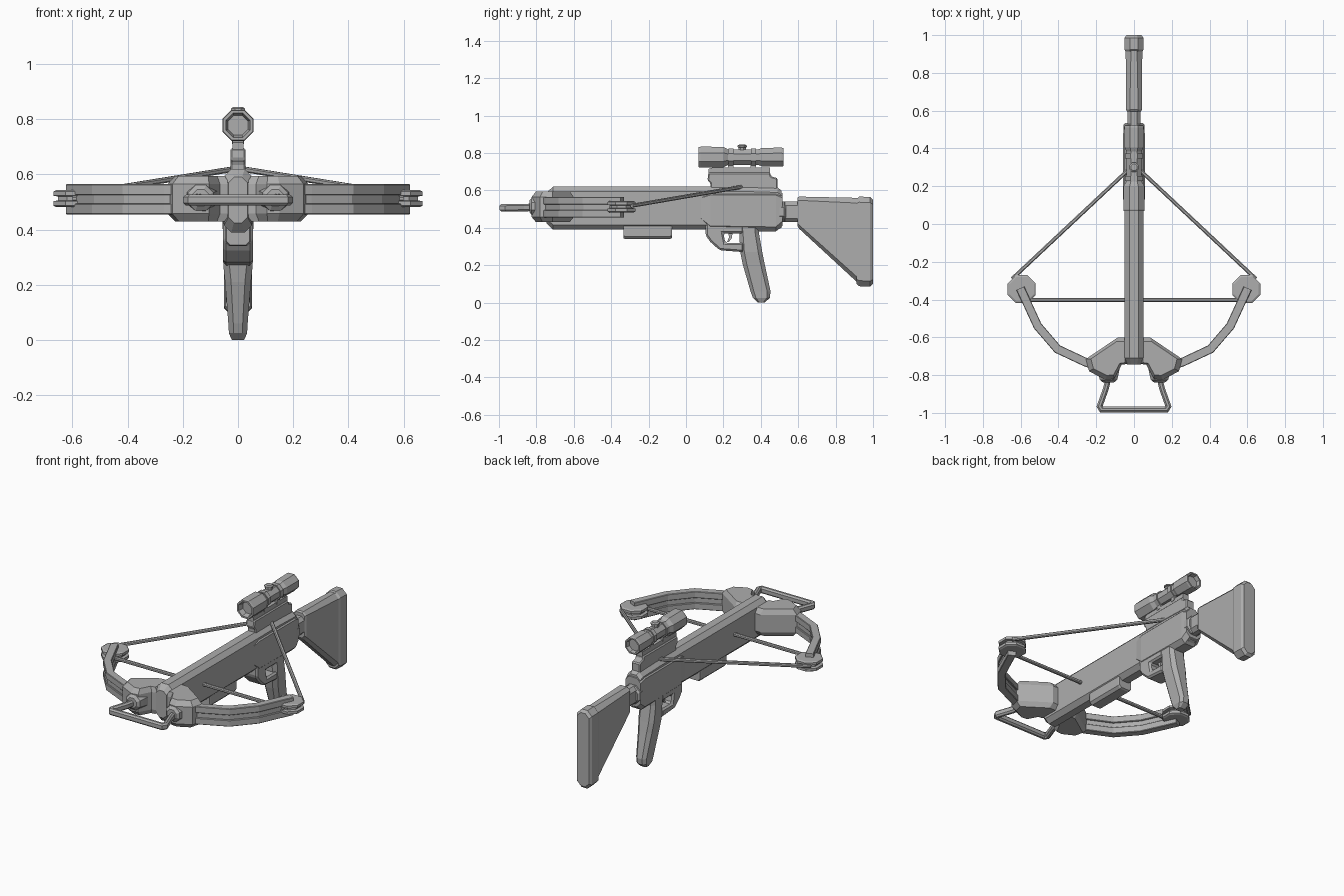
import bpy, bmesh, math
from mathutils import Vector

grey = bpy.data.materials.new("grey")
grey.diffuse_color = (0.42, 0.42, 0.42, 1)


def loft(name, rings, mirror=False):
    """Skin a list of equal-length point rings and cap both ends."""
    bm = bmesh.new()
    rows = [[bm.verts.new(p) for p in r] for r in rings]
    n = len(rows[0])
    for a, b in zip(rows, rows[1:]):
        for i in range(n):
            j = (i + 1) % n
            bm.faces.new((a[i], a[j], b[j], b[i]))
    bm.faces.new(rows[0][::-1])
    bm.faces.new(rows[-1])
    bmesh.ops.recalc_face_normals(bm, faces=bm.faces)
    me = bpy.data.meshes.new(name)
    bm.to_mesh(me)
    bm.free()
    me.materials.append(grey)
    ob = bpy.data.objects.new(name, me)
    bpy.context.collection.objects.link(ob)
    if mirror:
        ob.modifiers.new("mirror", 'MIRROR').use_mirror_merge = False
    return ob


def oct2(w, h, c):
    """Chamfered rectangle, half sizes w and h, chamfer c."""
    return [(w, h - c), (w - c, h), (c - w, h), (-w, h - c),
            (-w, c - h), (c - w, -h), (w - c, -h), (w, c - h)]


def along_y(name, secs, x=0, mirror=False):
    """Sections (y, half width, z bottom, z top, chamfer)."""
    return loft(name, [[(x + a, y, (z0 + z1) / 2 + b)
                        for a, b in oct2(w, (z1 - z0) / 2, c)]
                       for y, w, z0, z1, c in secs], mirror)


def round_y(name, secs, x, z, mirror=False):
    """Octagonal turned part along y, sections (y, radius)."""
    return along_y(name, [(y, r, z - r, z + r, r * 0.586) for y, r in secs], x, mirror)


def along_z(name, secs, x=0, y=0, n=8, mirror=False):
    """Turned part along z, sections (z, radius)."""
    return loft(name, [[(x + r * math.cos((i + .5) * math.tau / n),
                         y + r * math.sin((i + .5) * math.tau / n), z)
                        for i in range(n)] for z, r in secs], mirror)


def plate(name, outline, w, bevel=0.01):
    """Side outline (y, z) extruded to half width w with bevelled edges."""
    ob = loft(name, [[(x, y, z) for y, z in outline] for x in (-w, w)])
    if bevel:
        m = ob.modifiers.new("bevel", 'BEVEL')
        m.width, m.segments = bevel, 1
    return ob


def sweep(name, path, w, h, c, mirror=False):
    """Octagonal bar swept along a path, mitred at the corners."""
    pts = [Vector(p) for p in path]
    rings = []
    for i, p in enumerate(pts):
        d0 = (p - pts[max(i - 1, 0)]).normalized()
        d1 = (pts[min(i + 1, len(pts) - 1)] - p).normalized()
        t = (d0 + d1).normalized()
        ref = d1 if d1.length else d0
        side = t.cross(Vector((0, 0, 1))).normalized() / max(t.dot(ref), 0.4)
        rings.append([p + side * a + Vector((0, 0, b)) for a, b in oct2(w, h, c)])
    return loft(name, rings, mirror)


# main body and receiver
along_y("body", [(-0.745, 0.035, 0.425, 0.59, 0.02), (-0.71, 0.05, 0.39, 0.62, 0.026),
                 (0.33, 0.05, 0.39, 0.62, 0.026), (0.49, 0.05, 0.39, 0.615, 0.026),
                 (0.51, 0.045, 0.40, 0.60, 0.026)])
along_y("receiver", [(0.08, 0.05, 0.43, 0.58, 0.02), (0.13, 0.057, 0.385, 0.60, 0.025),
                     (0.48, 0.057, 0.38, 0.60, 0.025), (0.515, 0.052, 0.41, 0.585, 0.025)])
along_y("lower_block", [(-0.335, 0.042, 0.345, 0.45, 0.014), (-0.325, 0.045, 0.34, 0.45, 0.015),
                        (-0.085, 0.045, 0.34, 0.45, 0.015), (-0.075, 0.042, 0.345, 0.45, 0.014)])

# trigger guard, trigger and grip
plate("trigger_guard", [(0.105, 0.44), (0.105, 0.36), (0.13, 0.325), (0.18, 0.28), (0.31, 0.27),
                        (0.31, 0.32), (0.21, 0.32), (0.20, 0.37), (0.31, 0.37), (0.31, 0.44)], 0.054)
plate("trigger", [(0.225, 0.38), (0.25, 0.38), (0.245, 0.345), (0.23, 0.325), (0.22, 0.325), (0.23, 0.35)],
      0.015, 0)
loft("grip", [[(a, (y0 + y1) / 2 + b, z) for a, b in oct2(w, (y1 - y0) / 2, c)]
              for z, y0, y1, w, c in [(0.42, 0.28, 0.39, 0.053, 0.02), (0.37, 0.285, 0.39, 0.053, 0.02),
                                      (0.27, 0.29, 0.408, 0.053, 0.022), (0.21, 0.302, 0.42, 0.047, 0.022),
                                      (0.06, 0.345, 0.452, 0.035, 0.018), (0.025, 0.358, 0.448, 0.033, 0.016),
                                      (0.0, 0.385, 0.42, 0.022, 0.008)]])

# neck, stock and butt pad
round_y("neck_collar", [(0.50, 0.055), (0.525, 0.055), (0.535, 0.045)], 0, 0.485)
along_y("neck", [(0.51, 0.035, 0.43, 0.54, 0.02), (0.61, 0.035, 0.43, 0.54, 0.02)])
along_y("stock", [(0.595, 0.036, 0.41, 0.56, 0.015), (0.605, 0.042, 0.395, 0.567, 0.02),
                  (0.925, 0.044, 0.10, 0.56, 0.028)])
along_y("butt_pad", [(0.912, 0.045, 0.10, 0.555, 0.025), (0.925, 0.05, 0.088, 0.567, 0.03),
                     (0.985, 0.05, 0.085, 0.565, 0.03), (1.0, 0.04, 0.10, 0.55, 0.025)])

# scope, rail and mount
plate("scope_mount", [(0.13, 0.60), (0.13, 0.64), (0.115, 0.655), (0.12, 0.695), (0.45, 0.695),
                      (0.455, 0.675), (0.49, 0.665), (0.49, 0.60)], 0.028, 0.006)
plate("scope_rail", [(0.12, 0.69), (0.12, 0.715), (0.14, 0.722), (0.45, 0.722), (0.45, 0.69)], 0.02, 0)
for i, y in enumerate((0.24, 0.36)):
    plate(f"scope_clamp_{i + 1}", [(y - .015, .71), (y - .015, .75), (y + .015, .75), (y + .015, .71)], 0.022, 0)
    round_y(f"scope_ring_{i + 1}", [(y - .013, 0.047), (y + .013, 0.047)], 0, 0.778)
round_y("scope", [(0.10, 0.036), (0.068, 0.044), (0.068, 0.054), (0.08, 0.056), (0.20, 0.055),
                  (0.225, 0.041), (0.385, 0.041), (0.405, 0.049), (0.51, 0.051), (0.522, 0.048),
                  (0.522, 0.04), (0.50, 0.034)], 0, 0.778)
along_z("scope_knob", [(0.80, 0.022), (0.83, 0.022), (0.832, 0.027), (0.839, 0.027), (0.845, 0.018)], 0, 0.30)

# bow risers beside the nose, with chamfered top and bottom
riser = [(0.03, -0.60), (0.085, -0.60), (0.255, -0.715), (0.238, -0.78), (0.15, -0.825),
         (0.105, -0.82), (0.065, -0.745), (0.03, -0.74)]
loft("riser", [[(0.12 + (x - 0.12) * s, -0.71 + (y + 0.71) * s, z) for x, y in riser]
               for z, s in ((0.43, 0.8), (0.458, 1), (0.565, 1), (0.595, 0.8))], True)

# front stirrup and its sockets
round_y("stirrup_socket", [(-0.76, 0.06), (-0.80, 0.052), (-0.825, 0.046), (-0.838, 0.03)], 0.135, 0.515, True)
sweep("stirrup", [(0.13, -0.79, 0.51), (0.148, -0.87, 0.508), (0.182, -0.965, 0.507), (0.172, -0.982, 0.507),
                  (-0.172, -0.982, 0.507), (-0.182, -0.965, 0.507), (-0.148, -0.87, 0.508),
                  (-0.13, -0.79, 0.51)], 0.015, 0.02, 0.009)

# curved limbs: two bars with a recessed web between them
arc = [(0.20, -0.752), (0.26, -0.73), (0.405, -0.662), (0.51, -0.54), (0.602, -0.34)]
for name, z, w, h in (("upper_limb", 0.545, 0.023, 0.02), ("lower_limb", 0.475, 0.023, 0.02),
                      ("limb_web", 0.51, 0.014, 0.018)):
    sweep(name, [(x, y, z) for x, y in arc], w, h, 0.003, True)

# cam wheels at the limb tips
along_z("cam", [(0.482, 0.07), (0.487, 0.08), (0.503, 0.08), (0.506, 0.062), (0.520, 0.062),
                (0.523, 0.08), (0.538, 0.08), (0.543, 0.07)], 0.595, -0.345, 8, True)

# drawn string and straight cable
sweep("string", [(0.645, -0.29, 0.518), (0.0, 0.315, 0.622)], 0.01, 0.01, 0.005, True)
sweep("cable", [(-0.60, -0.402, 0.512), (0.60, -0.402, 0.512)], 0.01, 0.01, 0.005)
